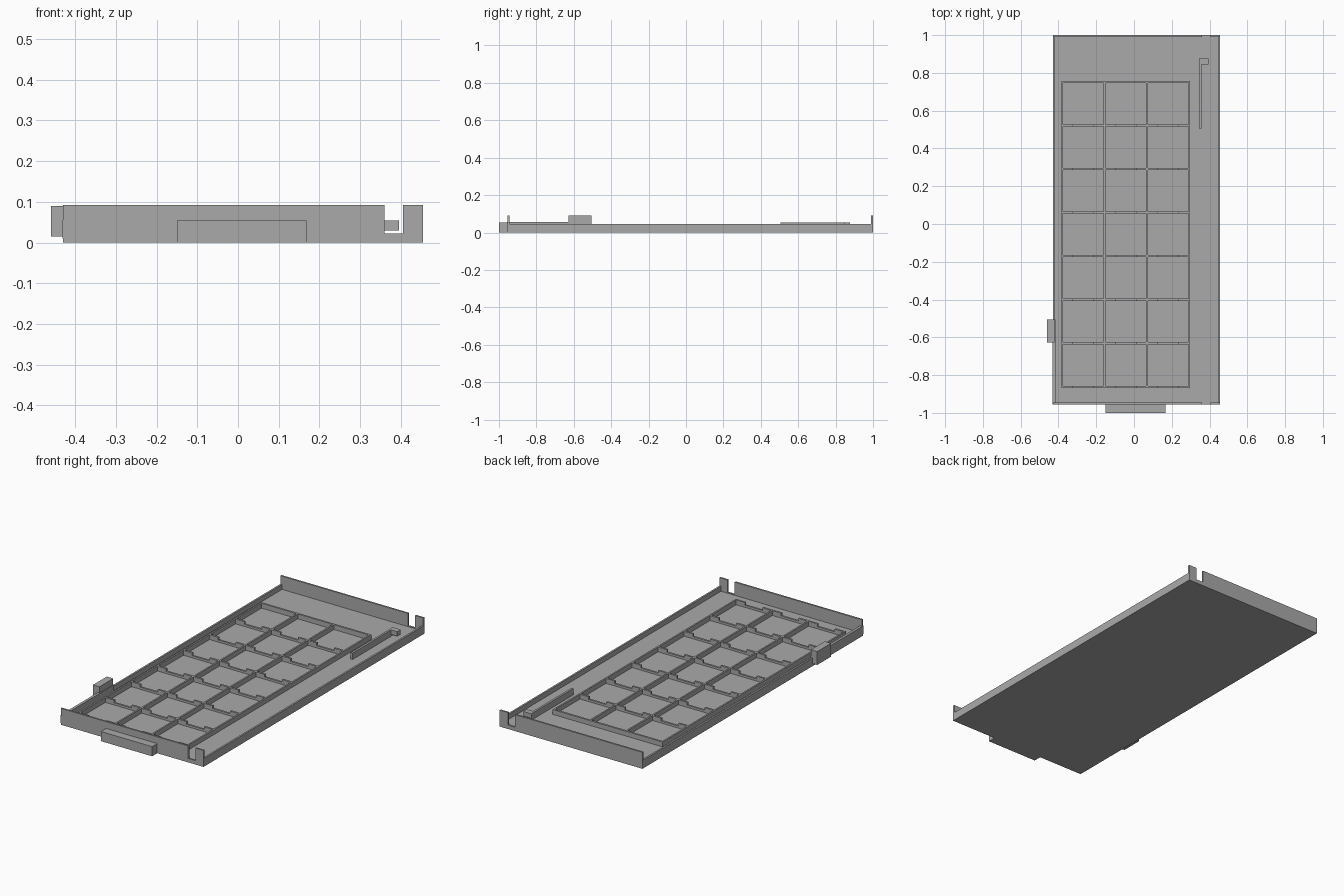
import bpy
import bmesh
from mathutils import Vector

cube = bpy.data.objects.get("Cube")
if cube:
    bpy.data.objects.remove(cube, do_unlink=True)

grey = bpy.data.materials.new("plain_grey")
grey.use_nodes = True
colour = (0.4, 0.4, 0.4, 1)
grey.diffuse_color = colour
grey.node_tree.nodes["Principled BSDF"].inputs["Base Color"].default_value = colour


def extrude(name, outline, direction):
    """Solid made by sweeping a flat outline along a direction."""
    bm = bmesh.new()
    face = bm.faces.new([bm.verts.new(p) for p in outline])
    swept = bmesh.ops.extrude_face_region(bm, geom=[face])["geom"]
    verts = [v for v in swept if isinstance(v, bmesh.types.BMVert)]
    bmesh.ops.translate(bm, verts=verts, vec=Vector(direction))
    bmesh.ops.recalc_face_normals(bm, faces=bm.faces)
    mesh = bpy.data.meshes.new(name)
    bm.to_mesh(mesh)
    bm.free()
    mesh.materials.append(grey)
    obj = bpy.data.objects.new(name, mesh)
    bpy.context.collection.objects.link(obj)
    return obj


def box(name, x0, x1, y0, y1, z0, z1):
    return extrude(name, [(x0, y0, z0), (x1, y0, z0), (x1, y1, z0), (x0, y1, z0)],
                   (0, 0, z1 - z0))


def wall(name, x0, x1, y, thick, z0, z1, notches, notch_z):
    """Wall across the tray, with open notches in its top edge."""
    pts = [(x0, z0), (x0, z1)]
    for a, b in notches:
        pts += [(a, z1), (a, notch_z), (b, notch_z), (b, z1)]
    pts += [(x1, z1), (x1, z0)]
    return extrude(name, [(x, y, z) for x, z in pts], (0, thick, 0))


LEFT, RIGHT, FRONT, BACK = -0.43, 0.455, -0.955, 1.0
T, FLOOR, RIM, HIGH = 0.01, 0.018, 0.046, 0.092

# Tray floor, low sides and tall slotted ends
box("tray_floor", LEFT, RIGHT, FRONT, BACK, 0, FLOOR)
for name, x in (("right_side", LEFT), ("left_side", RIGHT - T)):
    box(name, x, x + T, FRONT + T, BACK - T, FLOOR, RIM)
for name, y in (("front_wall", FRONT), ("back_wall", BACK - T)):
    wall(name, LEFT, RIGHT, y, T, FLOOR, HIGH, [(0.36, 0.405)], 0.022)

# Divided cells
COLS, ROWS, DX, DY = 3, 7, 0.2245, 0.2305
GX, GY, GT, GTOP = -0.385, -0.862, 0.011, 0.045
for i in range(COLS + 1):
    x = GX + i * DX
    box("cell_side", x, x + GT * 0.8, GY, GY + ROWS * DY, FLOOR, GTOP)
for j in range(ROWS + 1):
    gaps = [(GX + (i + 0.28) * DX, GX + (i + 0.76) * DX) for i in range(COLS)]
    if j == ROWS:
        gaps = []
    wall("cell_divider", GX, GX + COLS * DX + GT * 0.8, GY + j * DY - GT / 2, GT,
         FLOOR, GTOP, gaps, 0.03)

# Latch arm with hooked head
box("latch_arm", 0.345, 0.357, 0.505, 0.877, FLOOR, 0.054)
box("latch_head", 0.357, 0.395, 0.845, 0.877, 0.029, 0.054)

# Front tab, side clip and the strip that carries it
box("front_tab", -0.15, 0.168, -1.0, FRONT, 0, 0.054)
box("side_clip", -0.46, LEFT + T, -0.628, -0.505, 0.015, 0.09)
box("clip_strip", LEFT - 0.001, -0.416, FRONT - 0.001, -0.505, 0.01, 0.055)
